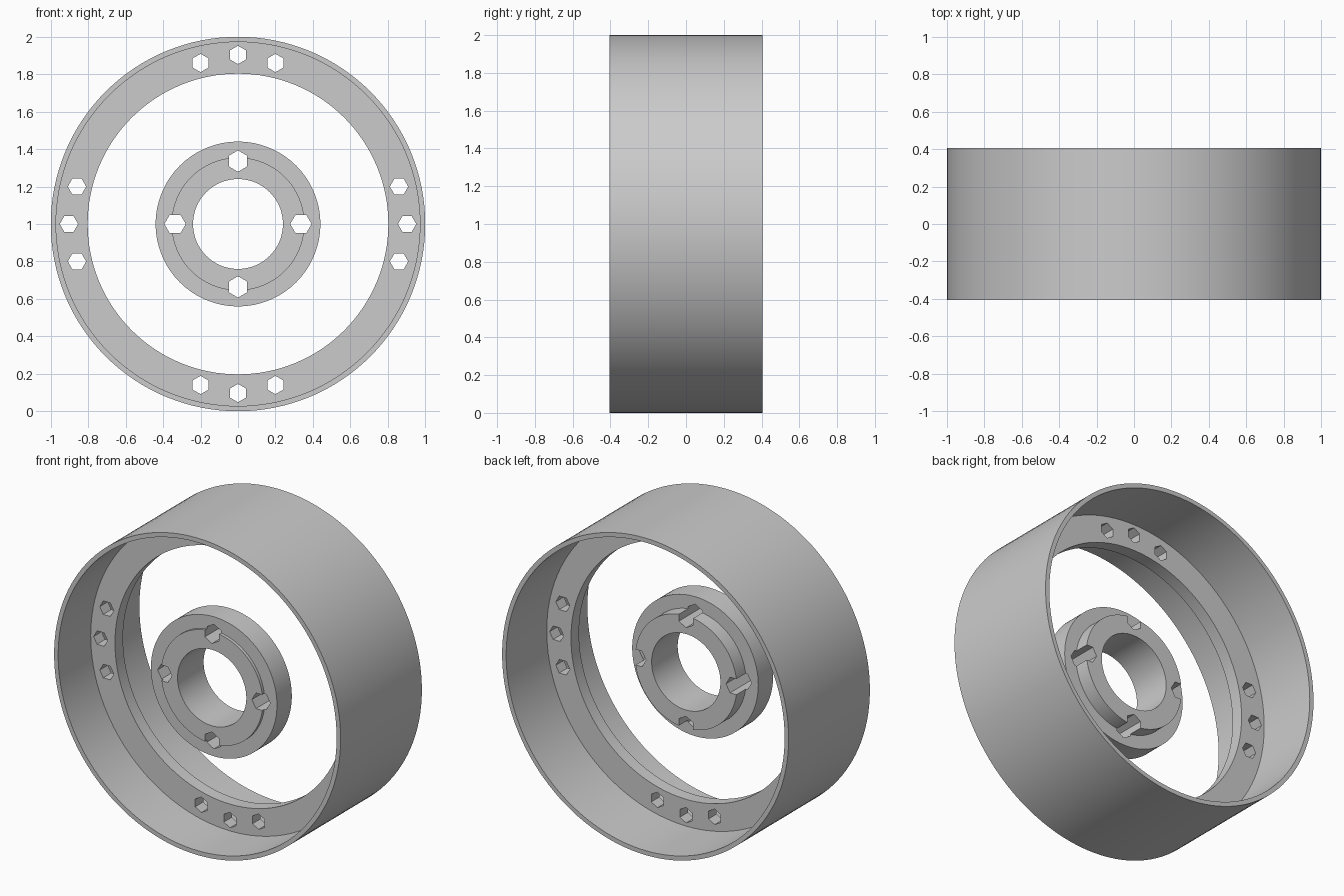
import bpy, bmesh, math
from mathutils import Matrix, Vector

cube = bpy.data.objects.get("Cube")
if cube:
    bpy.data.objects.remove(cube, do_unlink=True)

SEGMENTS = 128
AXIS_Z = 1.0

metal = bpy.data.materials.new("grey metal")
metal.use_nodes = True
metal.diffuse_color = (0.6, 0.6, 0.6, 1)
metal.node_tree.nodes["Principled BSDF"].inputs["Base Color"].default_value = (0.6, 0.6, 0.6, 1)


def add_object(name, bm):
    bmesh.ops.recalc_face_normals(bm, faces=bm.faces)
    mesh = bpy.data.meshes.new(name)
    bm.to_mesh(mesh)
    bm.free()
    mesh.materials.append(metal)
    obj = bpy.data.objects.new(name, mesh)
    bpy.context.collection.objects.link(obj)
    return obj


def lathe(name, profile):
    """Turn a closed (radius, y) profile about the horizontal wheel axis."""
    bm = bmesh.new()
    rings = []
    for i in range(SEGMENTS):
        a = 2 * math.pi * i / SEGMENTS
        rings.append([bm.verts.new((r * math.cos(a), y, AXIS_Z + r * math.sin(a)))
                      for r, y in profile])
    n = len(profile)
    for i in range(SEGMENTS):
        here, there = rings[i], rings[(i + 1) % SEGMENTS]
        for j in range(n):
            k = (j + 1) % n
            bm.faces.new((here[j], there[j], there[k], here[k]))
    return add_object(name, bm)


def drill(obj, holes, radius):
    """Cut hexagonal holes along y; each hole is (x, z, turn)."""
    bm = bmesh.new()
    for x, z, turn in holes:
        place = (Matrix.Translation(Vector((x, -0.12, AXIS_Z + z)))
                 @ Matrix.Rotation(turn, 4, 'Y') @ Matrix.Rotation(math.pi / 2, 4, 'X'))
        bmesh.ops.create_cone(bm, cap_ends=True, segments=6, radius1=radius,
                              radius2=radius, depth=0.5, matrix=place)
    cutter = add_object(obj.name + "_cutter", bm)
    cutter.hide_render = True
    mod = obj.modifiers.new("holes", 'BOOLEAN')
    mod.operation = 'DIFFERENCE'
    mod.solver = 'EXACT'
    mod.object = cutter
    bpy.ops.object.select_all(action='DESELECT')
    bpy.context.view_layer.objects.active = obj
    obj.select_set(True)
    bpy.ops.object.modifier_apply(modifier=mod.name)
    bpy.data.objects.remove(cutter, do_unlink=True)
    bpy.ops.object.shade_smooth_by_angle(angle=math.radians(30))


# Rim: thin barrel with an inner mounting flange
rim = lathe("rim", [(1.0, -0.405), (1.0, 0.405), (0.972, 0.405), (0.972, 0.0),
                    (0.803, 0.0), (0.803, -0.08), (0.972, -0.08), (0.972, -0.405)])

# Hub: wide collar on a bored boss
hub = lathe("hub", [(0.24, -0.26), (0.355, -0.26), (0.355, -0.24), (0.44, -0.24),
                    (0.44, -0.092), (0.355, -0.092), (0.355, 0.0), (0.24, 0.0)])

# Rim bolt holes: groups of three at top, bottom and both sides
rim_holes = []
for side in (-1, 1):
    for offset in (-0.2, 0, 0.2):
        reach = side * (0.903 if offset == 0 else 0.86)
        rim_holes.append((reach, offset, math.pi / 2))
        rim_holes.append((offset, reach, 0))
drill(rim, rim_holes, 0.049)

# Hub bolt holes: four, cutting notches into the boss
hub_holes = [(0.336 * math.cos(q * math.pi / 2), 0.336 * math.sin(q * math.pi / 2),
              math.pi / 2 * (q + 1)) for q in range(4)]
drill(hub, hub_holes, 0.057)
